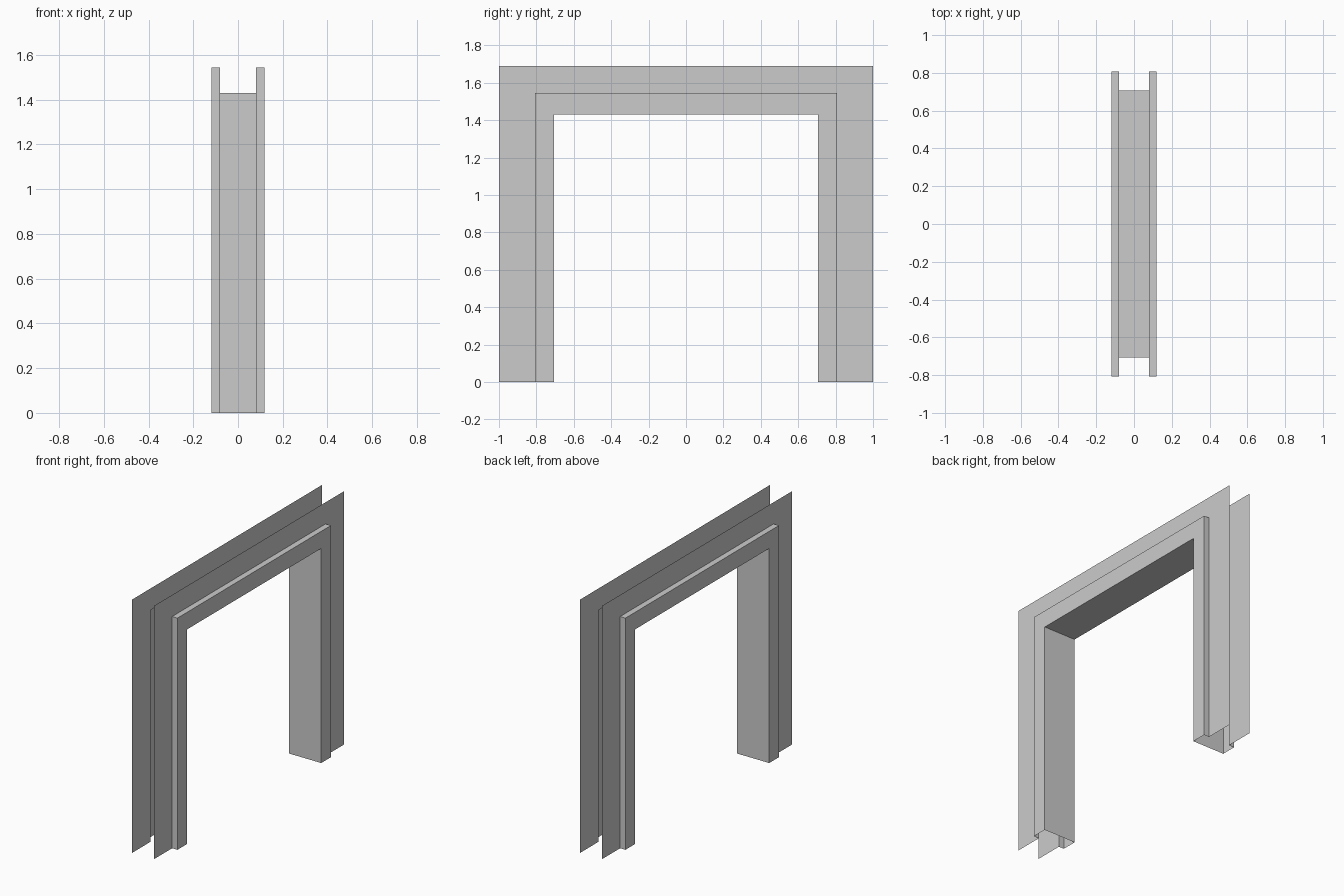
import bpy, bmesh

if "Cube" in bpy.data.objects:
    bpy.data.objects.remove(bpy.data.objects["Cube"])

# Open sheet profile of one side: (x, half-width y, height z), from wall flange to jamb
SIDE = [
    (0.08, 1.0, 1.688),     # outer edge of the thin wall flange
    (0.08, 0.808, 1.544),   # flange meets the trim
    (0.119, 0.808, 1.544),  # trim outer corner
    (0.119, 0.706, 1.43),   # trim meets the jamb
]
PROFILE = SIDE + [(-x, y, z) for x, y, z in reversed(SIDE)]


def sweep_frame(name, profile):
    """Sweep the profile up one leg, across the mitred head and down the other leg."""
    bm = bmesh.new()
    rows = [[bm.verts.new(p) for p in ((x, -y, 0), (x, -y, z), (x, y, z), (x, y, 0))]
            for x, y, z in profile]
    for a, b in zip(rows, rows[1:]):
        for i in range(3):
            bm.faces.new((a[i], b[i], b[i + 1], a[i + 1]))
    bm.normal_update()
    # The jamb under the head should face down into the opening
    head = min(bm.faces, key=lambda f: f.normal.z * f.normal.z < 0.5 or
               abs(f.calc_center_median().z - 1.43) > 0.01)
    if head.normal.z > 0:
        bmesh.ops.reverse_faces(bm, faces=bm.faces[:])
    mesh = bpy.data.meshes.new(name)
    bm.to_mesh(mesh)
    bm.free()
    obj = bpy.data.objects.new(name, mesh)
    bpy.context.collection.objects.link(obj)
    return obj


# Door frame: jamb, trim on both faces and wall flanges in one folded sheet
sweep_frame("door_frame", PROFILE)
